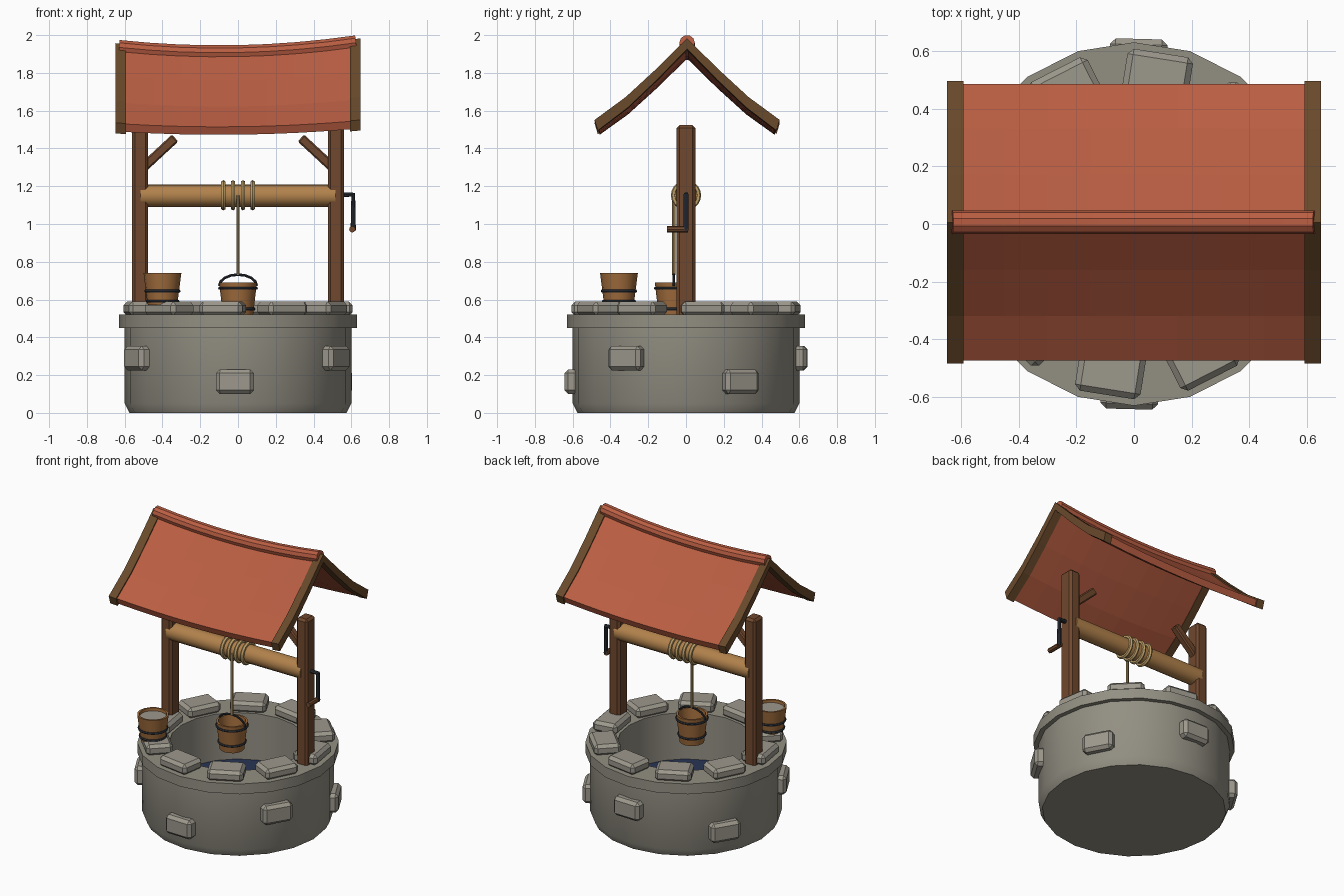
import bpy, bmesh, math
from mathutils import Vector, Matrix

if "Cube" in bpy.data.objects:
    bpy.data.objects.remove(bpy.data.objects["Cube"])


def material(name, rgb):
    m = bpy.data.materials.new(name)
    m.diffuse_color = (*rgb, 1)
    m.use_nodes = True
    m.node_tree.nodes["Principled BSDF"].inputs["Base Color"].default_value = m.diffuse_color
    return m


WALL = material("wall_stone", (0.29, 0.275, 0.225))
STONE = material("light_stone", (0.335, 0.315, 0.265))
ROOF = material("red_roof", (0.49, 0.112, 0.055))
POST = material("dark_wood", (0.162, 0.065, 0.027))
BOARD = material("trim_wood", (0.141, 0.068, 0.024))
TAN = material("pale_wood", (0.445, 0.223, 0.072))
PAIL = material("bucket_wood", (0.352, 0.15, 0.045))
ROPE = material("rope", (0.515, 0.352, 0.141))
IRON = material("iron", (0.026, 0.032, 0.042))
WATER = material("water", (0.021, 0.034, 0.091))


def finish(bm, name, mat, smooth=False):
    bmesh.ops.recalc_face_normals(bm, faces=bm.faces[:])
    me = bpy.data.meshes.new(name)
    bm.to_mesh(me)
    bm.free()
    ob = bpy.data.objects.new(name, me)
    bpy.context.collection.objects.link(ob)
    me.materials.append(mat)
    if smooth:
        smooth_object(ob)
    return ob


def select_only(ob):
    bpy.ops.object.select_all(action='DESELECT')
    ob.select_set(True)
    bpy.context.view_layer.objects.active = ob


def smooth_object(ob):
    select_only(ob)
    bpy.ops.object.shade_smooth_by_angle(angle=math.radians(35))


def block(name, size, matrix, mat, bevel=0.015):
    """Chamfered box."""
    bm = bmesh.new()
    bmesh.ops.create_cube(bm, size=1)
    bmesh.ops.scale(bm, vec=size, verts=bm.verts[:])
    bmesh.ops.bevel(bm, geom=bm.edges[:], offset=bevel, segments=1, affect='EDGES')
    bmesh.ops.transform(bm, matrix=matrix, verts=bm.verts[:])
    return finish(bm, name, mat)


def lathe(name, profile, mat, segs=20, matrix=Matrix(), closed=False):
    """Spin (radius, height) points around z."""
    bm = bmesh.new()
    pts = profile + [profile[0]] if closed else profile
    vs = [bm.verts.new((r, 0, z)) for r, z in pts]
    es = [bm.edges.new(p) for p in zip(vs, vs[1:])]
    bmesh.ops.spin(bm, geom=vs + es, cent=(0, 0, 0), axis=(0, 0, 1),
                   angle=2 * math.pi, steps=segs, use_duplicate=False)
    bmesh.ops.remove_doubles(bm, verts=bm.verts[:], dist=1e-5)
    bmesh.ops.transform(bm, matrix=matrix, verts=bm.verts[:])
    return finish(bm, name, mat, True)


def tube(name, points, radius, mat, res=2):
    """Round bar along a path."""
    cu = bpy.data.curves.new(name, 'CURVE')
    cu.dimensions = '3D'
    cu.bevel_depth = radius
    cu.bevel_resolution = res
    cu.use_fill_caps = True
    sp = cu.splines.new('POLY')
    sp.points.add(len(points) - 1)
    for p, co in zip(sp.points, points):
        p.co = (*co, 1)
    cu.materials.append(mat)
    ob = bpy.data.objects.new(name, cu)
    bpy.context.collection.objects.link(ob)
    select_only(ob)
    bpy.ops.object.convert(target='MESH')
    smooth_object(bpy.context.object)


def ring(name, major, minor, mat, matrix):
    prof = [(major + minor * math.cos(k * math.pi / 3),
             minor * math.sin(k * math.pi / 3)) for k in range(6)]
    lathe(name, prof, mat, 20, matrix, closed=True)


def at(x, y, z):
    return Matrix.Translation((x, y, z))


# Round wall with projecting rim, and the water inside
lathe("well_wall", [(0, 0), (0.575, 0), (0.6, 0.05), (0.6, 0.45), (0.63, 0.45),
                    (0.63, 0.52), (0.43, 0.52), (0.43, 0.15), (0, 0.15)], WALL)
lathe("well_water", [(0, 0.2), (0.432, 0.2)], WATER)

# Ten capping stones
for k in range(10):
    m = Matrix.Rotation(math.radians(9 + 36 * k), 4, 'Z') @ at(0.515, 0, 0.552)
    block("cap_stone", (0.17, 0.23, 0.075), m, STONE, 0.02)

# Six stones standing out of the wall, low and high in turn
for k in range(6):
    m = (Matrix.Rotation(math.radians(28.5 + 60 * k), 4, 'Z')
         @ at(0.592, 0, 0.29 if k % 2 else 0.165))
    block("wall_stone", (0.1, 0.2, 0.13), m, STONE, 0.02)

# Posts and their short braces
for s in (-1, 1):
    block("post", (0.085, 0.1, 1.05), at(0.518 * s, 0, 0.998), POST)
    a, b = Vector((0.5 * s, 0, 1.3)), Vector((0.333 * s, 0, 1.455))
    rot = (b - a).to_track_quat('Z', 'Y').to_matrix().to_4x4()
    block("brace", (0.05, 0.05, (b - a).length),
          Matrix.Translation((a + b) / 2) @ rot, POST, 0.008)

# Windlass drum with rope coils and hanging rope
ALONG_X = Matrix.Rotation(math.pi / 2, 4, 'Y')
lathe("windlass", [(0, -0.515), (0.06, -0.515), (0.06, 0.515), (0, 0.515)],
      TAN, 16, at(0, 0, 1.15) @ ALONG_X)
for x in (-0.078, -0.026, 0.026, 0.078):
    ring("rope_coil", 0.067, 0.013, ROPE, at(x, 0, 1.152) @ ALONG_X)
tube("hanging_rope", [(0, -0.065, 1.15), (0, -0.065, 0.73)], 0.009, ROPE)

# Crank
tube("crank", [(0.54, 0, 1.155), (0.61, 0, 1.155), (0.61, 0, 0.965)], 0.014, IRON)
tube("crank_handle", [(0.605, 0.01, 0.972), (0.605, -0.1, 0.972)], 0.017, POST)


def bucket(x, y, z0, z1, hoops):
    h = z1 - z0
    lathe("bucket", [(0, 0), (0.078, 0), (0.1, h), (0.087, h), (0.07, 0.02), (0, 0.02)],
          PAIL, 16, at(x, y, z0))
    for z in hoops:
        ring("bucket_hoop", 0.079 + 0.022 * (z - z0) / h, 0.008, IRON, at(x, y, z))


# Hanging bucket with its bail, and the filled bucket on the rim
bucket(0, -0.065, 0.5, 0.69, (0.66, 0.55))
tube("bucket_bail", [(0.1 * math.cos(a), -0.065, 0.672 + 0.06 * math.sin(a))
                     for a in [k * math.pi / 8 for k in range(9)]], 0.007, IRON)
bucket(-0.4, -0.355, 0.57, 0.74, (0.645, 0.592))
lathe("bucket_filling", [(0, 0.722), (0.088, 0.722)], STONE, 16, at(-0.4, -0.355, 0))

# Swaybacked roof: slope profile (y, z) and the sag along its length
SLOPE = [(0, 1.918), (0.165, 1.762), (0.325, 1.622), (0.48, 1.515)]
YC = 0.006


def sag(x, t=0):
    return (0.02 * x + 0.1 * x * x) * (1 - 0.4 * t)


def slope_panel(name, x0, x1, n, side, up, down, extra, mat):
    bm = bmesh.new()
    rows = []
    for i in range(n + 1):
        x = x0 + (x1 - x0) * i / n
        top, low = [], []
        for j, (y, z) in enumerate(SLOPE):
            dz = z + sag(x, j / 3)
            if j == 3:
                y, dz = y + extra, dz - extra * 0.7
            inset = 0.017 * j / 3
            top.append(bm.verts.new((x, YC + side * y, dz + up)))
            low.append(bm.verts.new((x, YC + side * (y - inset), dz - down)))
        rows.append(top + low[::-1])
    for a, b in zip(rows, rows[1:]):
        for k in range(8):
            l = (k + 1) % 8
            bm.faces.new((a[k], a[l], b[l], b[k]))
    for r in (rows[0], rows[-1]):
        for k in range(3):
            bm.faces.new((r[k], r[k + 1], r[6 - k], r[7 - k]))
    finish(bm, name, mat)


for side in (-1, 1):
    slope_panel("roof_slope", -0.6, 0.6, 8, side, 0, 0.042, 0, ROOF)
    for x0, x1 in ((-0.648, -0.592), (0.592, 0.648)):
        slope_panel("barge_board", x0, x1, 1, side, 0.01, 0.046, 0.01, BOARD)

# Ridge cap
xs = [-0.63 + 1.255 * k / 8 for k in range(9)]
tube("ridge_cap", [(x, YC, 1.908 + sag(x)) for x in xs], 0.041, ROOF, 3)
